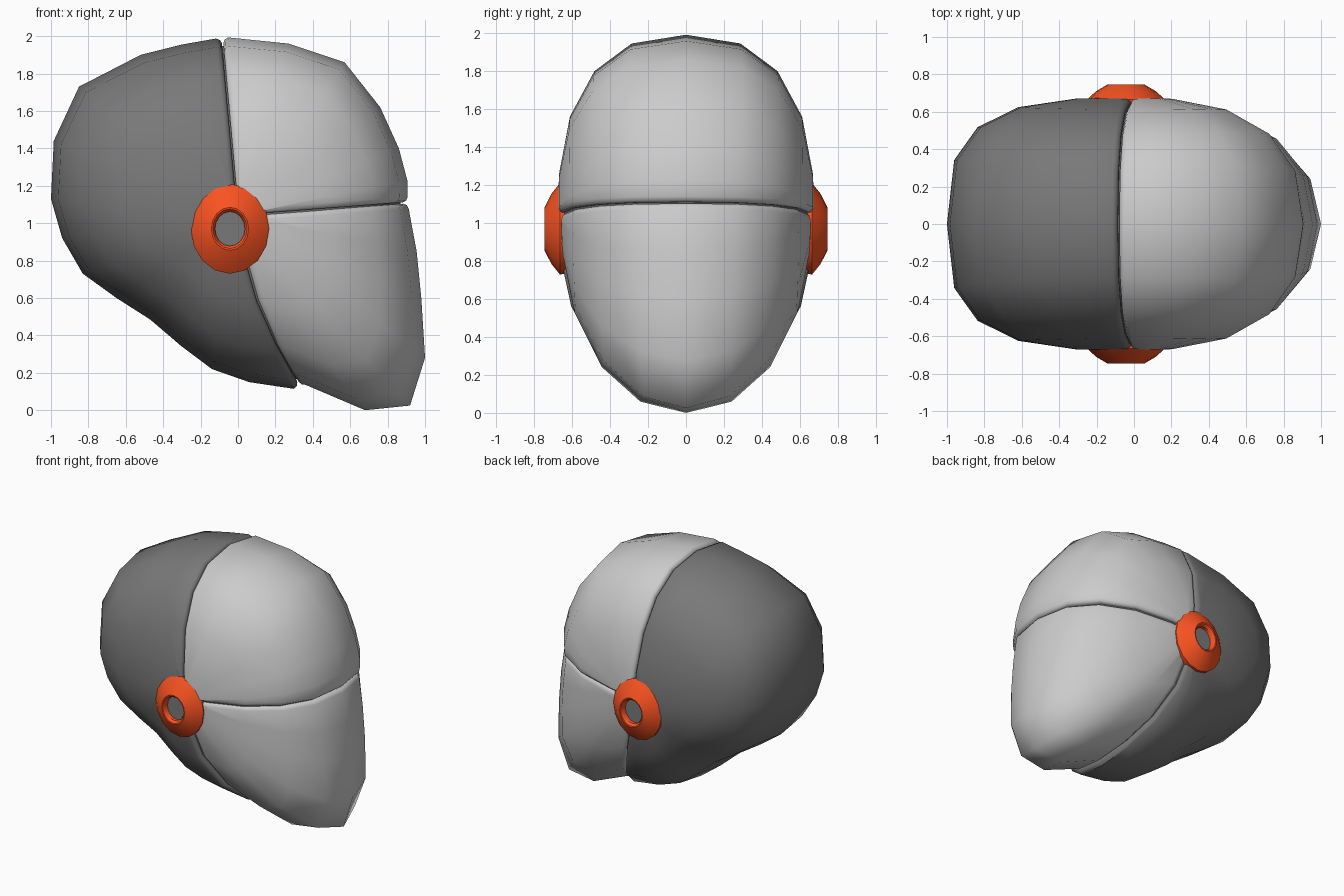
import bpy, bmesh, math
from mathutils import Vector

if "Cube" in bpy.data.objects:
    bpy.data.objects.remove(bpy.data.objects["Cube"])

CX, CZ, HALF = 0.0, 1.04, 0.676          # ear axis and half width
PHI = [0, 9, 28, 49, 70, 90, 110, 131, 152, 171, 180]


def material(name, rgb):
    m = bpy.data.materials.new(name)
    m.diffuse_color = (*rgb, 1)
    m.use_nodes = True
    m.node_tree.nodes["Principled BSDF"].inputs["Base Color"].default_value = m.diffuse_color
    return m


DARK = material("dark_grey", (0.19, 0.19, 0.19))
ORANGE = material("orange", (0.95, 0.085, 0.015))


def finish(name, bm, mat=None, angle=45):
    bmesh.ops.remove_doubles(bm, verts=bm.verts, dist=0.0005)
    bmesh.ops.recalc_face_normals(bm, faces=bm.faces)
    me = bpy.data.meshes.new(name)
    bm.to_mesh(me)
    bm.free()
    ob = bpy.data.objects.new(name, me)
    bpy.context.collection.objects.link(ob)
    if mat:
        me.materials.append(mat)
    bpy.ops.object.select_all(action='DESELECT')
    ob.select_set(True)
    bpy.context.view_layer.objects.active = ob
    bpy.ops.object.shade_smooth_by_angle(angle=math.radians(angle))
    return ob


def rib(bm, p, k=1.0, shift=(0, 0), half=HALF):
    """Superellipse arc from ear to ear through outline point p = (x, z, exponent, bend)."""
    x, z, n, bend = p
    row = []
    for d in PHI:
        a = math.radians(d)
        s = max(math.sin(a), 0) ** (2 / n)
        c = math.copysign(abs(math.cos(a)) ** (2 / n), math.cos(a))
        if d in (0, 180):
            s = 0
        dx = -bend * 4 * s * (1 - s)
        row.append(bm.verts.new((CX + (x - CX) * s * k + dx + shift[0],
                                 -half * c * k,
                                 CZ + (z - CZ) * s * k + shift[1])))
    return row


def bridge(bm, rows, closed=False):
    pairs = list(zip(rows, rows[1:])) + ([(rows[-1], rows[0])] if closed else [])
    for a, b in pairs:
        for i in range(len(a) - 1):
            bm.faces.new((a[i], a[i + 1], b[i + 1], b[i]))


def shell(name, pts, mat=None, half=HALF, angle=50):
    """Wedge of the head with both seam edges rolled inward."""
    bm = bmesh.new()

    def edge(p, q):
        d = Vector((p[0] - CX, p[1] - CZ)).normalized()
        side = Vector((-d.y, d.x))
        if side.dot(Vector((q[0] - p[0], q[1] - p[1]))) < 0:
            side = -side
        return [rib(bm, p, k, side * t, half)
                for k, t in ((0.9, 0.003), (0.972, 0.004), (0.99, 0.013), (1, 0.032))]

    rows = edge(pts[0], pts[1])
    rows += [rib(bm, p, half=half) for p in pts[1:-1]]
    rows += edge(pts[-1], pts[-2])[::-1]
    bridge(bm, rows)
    return finish(name, bm, mat, angle)


# Side outlines: x, z, section exponent, seam bend
back = [(-0.085, 1.99, 2.5, 0), (-0.3, 1.955, 2.5, 0), (-0.52, 1.9, 2.6, 0),
        (-0.85, 1.73, 2.8, 0), (-0.985, 1.44, 3.1, 0), (-1.0, 1.13, 3.15, 0),
        (-0.94, 0.92, 3.0, 0), (-0.83, 0.73, 2.75, 0), (-0.65, 0.6, 2.6, 0),
        (-0.47, 0.485, 2.45, 0), (-0.3, 0.34, 2.4, 0.01), (-0.14, 0.22, 2.35, 0.02),
        (0.06, 0.15, 2.3, 0.04), (0.33, 0.125, 2.25, 0.06)]
upper = [(-0.085, 1.99, 2.5, 0), (0.27, 1.96, 2.55, 0), (0.57, 1.86, 2.6, 0),
         (0.76, 1.62, 2.55, 0), (0.86, 1.4, 2.5, 0), (0.905, 1.23, 2.5, 0),
         (0.91, 1.11, 2.45, 0)]
lower = [(0.91, 1.11, 2.4, 0), (0.955, 0.85, 2.3, 0), (0.98, 0.6, 2.25, 0),
         (1.0, 0.28, 2.12, 0), (0.92, 0.025, 2.0, 0.02), (0.68, 0.0, 2.12, 0.03),
         (0.33, 0.125, 2.2, 0.06)]

shell("back_shell", back, DARK)
shell("upper_front_shell", upper)
shell("lower_front_shell", lower, half=0.662, angle=84)

# Dark core closing the seams from inside
bm = bmesh.new()
bridge(bm, [rib(bm, p, 0.955) for p in back + lower[-2:0:-1] + upper[:0:-1]], closed=True)
finish("inner_core", bm, DARK)


def lathe(name, profile, mat, side, steps=16):
    """Slightly oval turned part on the ear axis; profile = (radius, distance out)."""
    bm = bmesh.new()
    rings = []
    for r, y in profile:
        rings.append([bm.verts.new((-0.043 + r * math.cos(2 * math.pi * i / steps), side * y,
                                    0.97 + 1.15 * r * math.sin(2 * math.pi * i / steps)))
                      for i in range(steps)])
    for a, b in zip(rings, rings[1:]):
        for i in range(steps):
            j = (i + 1) % steps
            bm.faces.new((a[i], a[j], b[j], b[i]))
    if len(rings) == 2:
        bm.faces.new(rings[-1])
    finish(name, bm, mat, 35)


# Ear discs with a recessed centre, one per side
for label, side in (("right", -1), ("left", 1)):
    lathe(label + "_ear_ring", [(0.2, 0.58), (0.209, 0.665), (0.16, 0.71), (0.1, 0.745),
                                (0.092, 0.743), (0.08, 0.725), (0.08, 0.66)], ORANGE, side)
    lathe(label + "_ear_centre", [(0.085, 0.6), (0.085, 0.7)], DARK, side)
